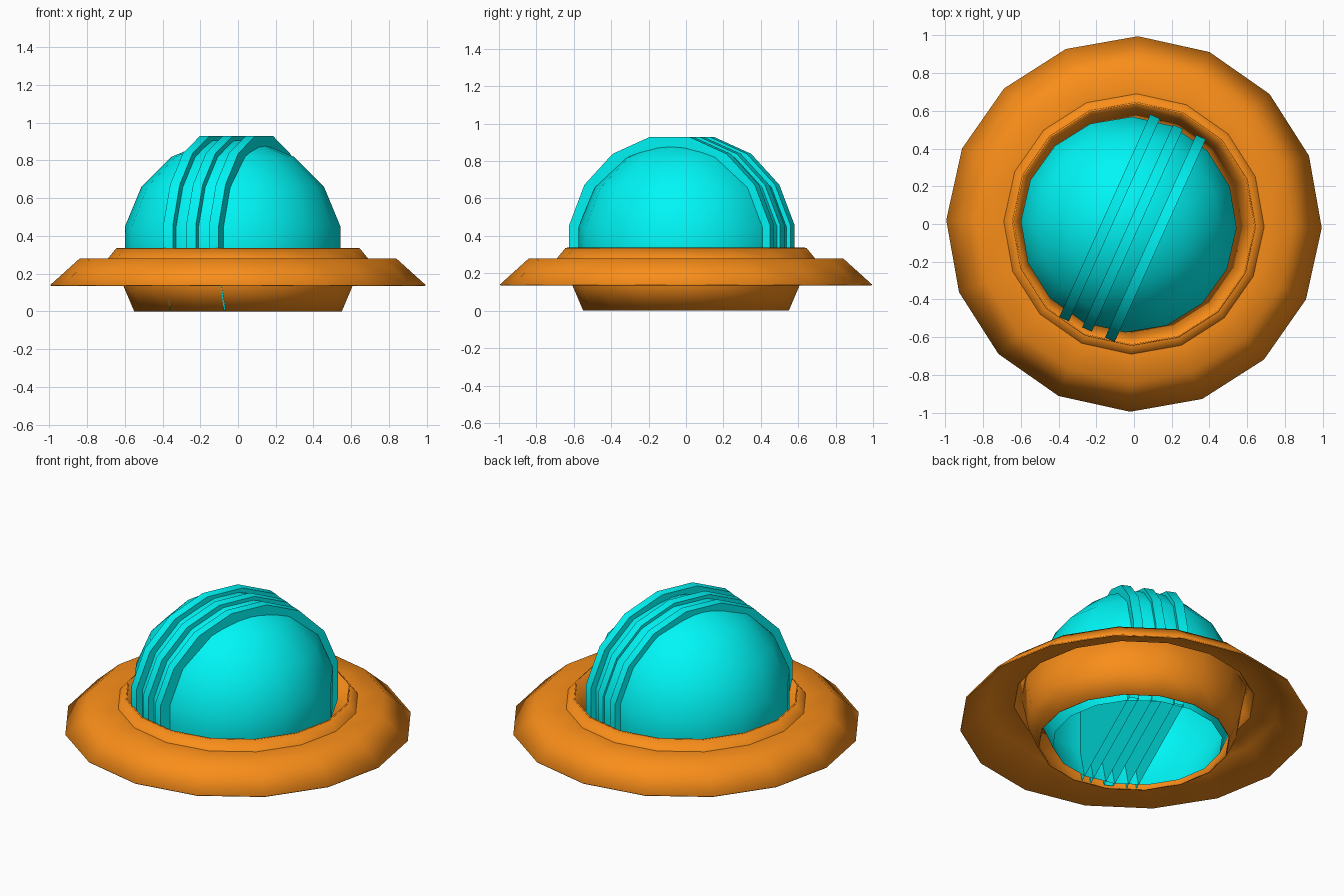
import bpy
from math import cos, sin, radians, pi
from mathutils import Vector

if "Cube" in bpy.data.objects:
    bpy.data.objects.remove(bpy.data.objects["Cube"])

SIDES = 16


def material(name, color):
    m = bpy.data.materials.new(name)
    m.diffuse_color = color
    m.use_nodes = True
    m.node_tree.nodes["Principled BSDF"].inputs["Base Color"].default_value = m.diffuse_color
    return m


orange = material("orange", (0.95, 0.27, 0.01, 1))
cyan = material("cyan", (0.0, 0.92, 0.92, 1))


def add_object(name, verts, faces, mat, angle):
    mesh = bpy.data.meshes.new(name)
    mesh.from_pydata(verts, [], faces)
    mesh.materials.append(mat)
    ob = bpy.data.objects.new(name, mesh)
    bpy.context.collection.objects.link(ob)
    bpy.ops.object.select_all(action='DESELECT')
    ob.select_set(True)
    bpy.context.view_layer.objects.active = ob
    bpy.ops.object.shade_smooth_by_angle(angle=radians(angle))
    return ob


def revolve(name, profile, mat, turn, centre=(0, 0), cap=False, angle=50):
    """Spin (radius, z) points around z; cap closes the first ring."""
    verts, faces = [], []
    for r, z in profile:
        for j in range(SIDES):
            a = radians(turn) + 2 * pi * j / SIDES
            verts.append((centre[0] + r * cos(a), centre[1] + r * sin(a), z))
    for i in range(len(profile) - 1):
        for j in range(SIDES):
            k = (j + 1) % SIDES
            faces.append((i * SIDES + j, (i + 1) * SIDES + j,
                          (i + 1) * SIDES + k, i * SIDES + k))
    if cap:
        faces.append(tuple(range(SIDES)))
    return add_object(name, verts, faces, mat, angle)


def thicken(ob, amount):
    mod = ob.modifiers.new("thickness", 'SOLIDIFY')
    mod.thickness = amount
    mod.offset = -1


# Wide sloping brim with a raised inner lip
brim = revolve("brim", [(0.645, 0.335), (0.69, 0.28), (0.84, 0.28), (0.995, 0.14)],
               orange, -1.2)
thicken(brim, 0.008)

# Open collar under the brim
collar = revolve("collar", [(0.645, 0.335), (0.605, 0.13), (0.55, 0.0)], orange, -1.2)
thicken(collar, 0.008)

# Dome, open at the bottom
R, CZ = 0.583, 0.335
rings = [78.75, 56.25, 33.75, 11.25, -11.25, -33.75]
revolve("dome", [(R * cos(radians(a)), CZ + R * sin(radians(a))) for a in rings],
        cyan, -1.8, centre=(-0.028, -0.003), cap=True)

# Three upright discs that show as ribs across the dome, open at the bottom
along = Vector((cos(radians(65.8)), sin(radians(65.8)), 0))
across = Vector((along.y, -along.x, 0))
RIB_R, HALF = 0.6, 0.028
for n, offset in enumerate((-0.133, 0.0, 0.133)):
    centre = Vector((-0.008, -0.022, 0.34)) + across * offset
    arc = [radians(-33.75 + 22.5 * i) for i in range(12)]
    verts = [centre + along * RIB_R * cos(a) + Vector((0, 0, RIB_R * sin(a))) + across * s
             for s in (HALF, -HALF) for a in arc]
    faces = [(i, 12 + i, 13 + i, 1 + i) for i in range(11)]
    faces += [tuple(range(12)), tuple(reversed(range(12, 24)))]
    add_object(f"rib_{n + 1}", verts, faces, cyan, 40)
